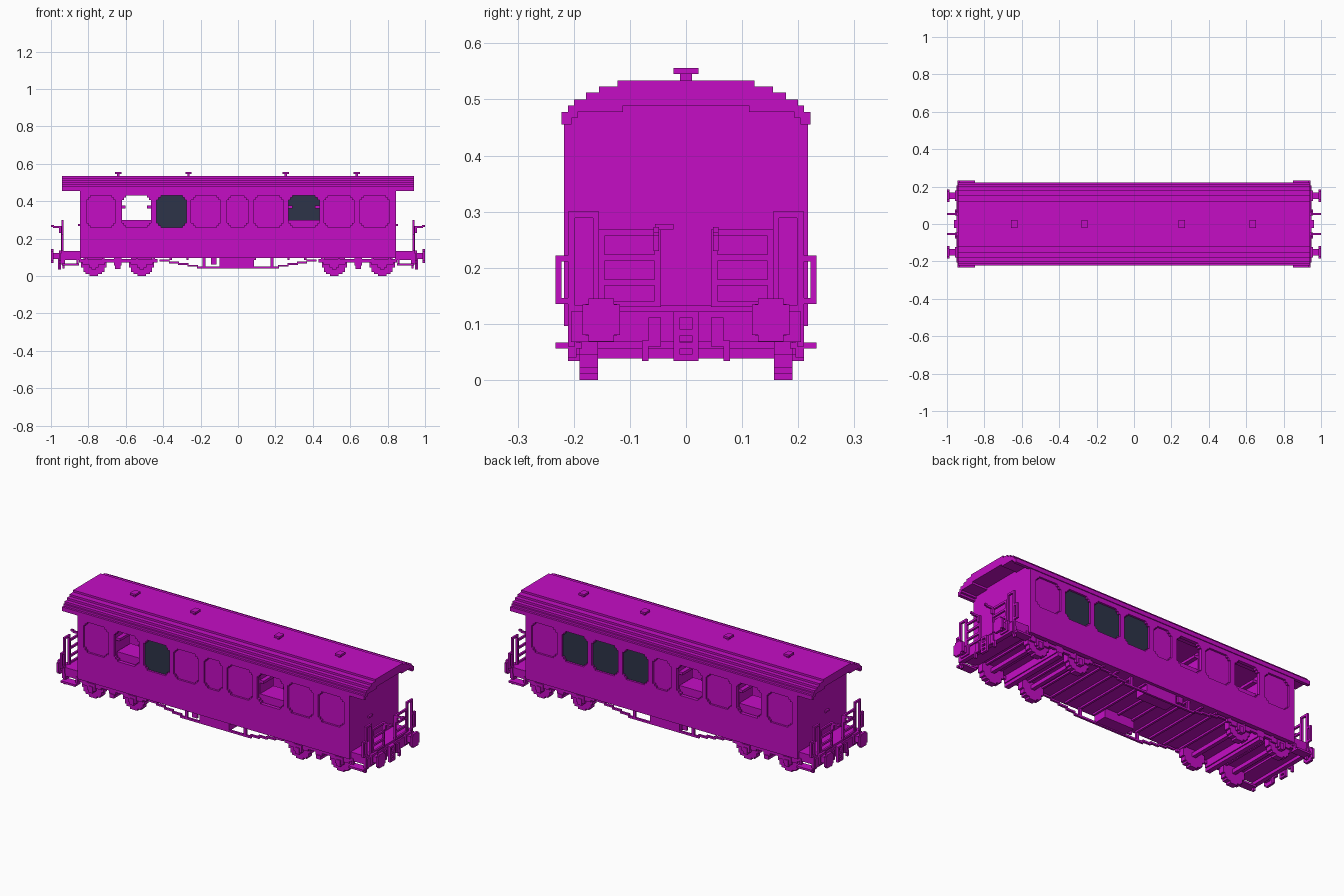
import bpy, bmesh, math

cube = bpy.data.objects.get("Cube")
if cube:
    bpy.data.objects.remove(cube, do_unlink=True)

V = 0.0112  # block size of the stepped shapes


def material(name, rgb):
    m = bpy.data.materials.new(name)
    m.use_nodes = True
    m.diffuse_color = (*rgb, 1)
    m.node_tree.nodes["Principled BSDF"].inputs["Base Color"].default_value = (*rgb, 1)
    return m


MAGENTA = material("magenta paint", (0.56, 0.004, 0.56))
GLASS = material("dark glass", (0.026, 0.034, 0.065))


def finish(name, bm, mat=MAGENTA):
    bmesh.ops.recalc_face_normals(bm, faces=bm.faces)
    me = bpy.data.meshes.new(name)
    bm.to_mesh(me)
    bm.free()
    me.materials.append(mat)
    ob = bpy.data.objects.new(name, me)
    bpy.context.collection.objects.link(ob)
    return ob


def add_box(bm, x0, x1, y0, y1, z0, z1):
    vs = bmesh.ops.create_cube(bm, size=1)["verts"]
    for v in vs:
        v.co = ((x0 + x1) / 2 + v.co.x * (x1 - x0),
                (y0 + y1) / 2 + v.co.y * (y1 - y0),
                (z0 + z1) / 2 + v.co.z * (z1 - z0))


def boxes(name, rows, mat=MAGENTA):
    bm = bmesh.new()
    for r in rows:
        add_box(bm, *r)
    return finish(name, bm, mat)


def prism(name, pts, axis, a, b, mat=MAGENTA):
    """Extrude a 2D outline along x (points are y,z) or y (points are x,z)."""
    bm = bmesh.new()
    place = (lambda t, p: (t, p[0], p[1])) if axis == "x" else (lambda t, p: (p[0], t, p[1]))
    f = bm.faces.new([bm.verts.new(place(a, p)) for p in pts])
    new = bmesh.ops.extrude_face_region(bm, geom=[f])["geom"]
    d = (b - a, 0, 0) if axis == "x" else (0, b - a, 0)
    bmesh.ops.translate(bm, vec=d, verts=[g for g in new if isinstance(g, bmesh.types.BMVert)])
    return finish(name, bm, mat)


def disc_rows(r):
    """Half-widths and heights of a stepped disc."""
    n = round(2 * r / V)
    h = 2 * r / n
    for i in range(n):
        z = -r + i * h
        w = math.sqrt(max(r * r - (z + h / 2) ** 2, 0))
        yield max(V, round(w / V) * V), z, z + h


# Roof: stepped arched shell with overhanging ends
outer = [(0.222, 0.455), (0.222, 0.478), (0.21, 0.478), (0.21, 0.489), (0.20, 0.489),
         (0.20, 0.50), (0.178, 0.50), (0.178, 0.512), (0.155, 0.512), (0.155, 0.523),
         (0.122, 0.523), (0.122, 0.534)]
inner = [(0.112, 0.489), (0.112, 0.478), (0.193, 0.478), (0.193, 0.467),
         (0.204, 0.467), (0.204, 0.455)]
mir = lambda pts: [(-y, z) for y, z in reversed(pts)]
prism("roof", outer + mir(outer) + mir(inner)[0:] + inner, "x", -0.94, 0.94)
for i, x in enumerate((-0.64, -0.265, 0.255, 0.635)):
    boxes(f"roof_vent_{i + 1}", [(x - 0.006, x + 0.006, -0.011, 0.011, 0.53, 0.546),
                                 (x - 0.017, x + 0.017, -0.022, 0.022, 0.545, 0.556)])

# Side walls with stepped window openings
WY, TH, X = 0.217, 0.02, 0.843
Z0, Z1 = 0.26, 0.43
WINDOWS = [(-0.81, -0.655), (-0.62, -0.465), (-0.435, -0.275), (-0.25, -0.093), (-0.06, 0.055),
           (0.083, 0.243), (0.27, 0.435), (0.46, 0.62), (0.65, 0.81)]
STATE = {-1: "COGCCCOCC", 1: "COCOCGGGC"}  # closed, open, glass


def window_outline(a, b):
    s = V
    corner = [(0, 2 * s), (s, 2 * s), (s, s), (2 * s, s), (2 * s, 0)]
    pts = [(a + u, Z0 + w) for u, w in corner]
    pts += [(b - u, Z0 + w) for u, w in reversed(corner)]
    pts += [(b - u, Z1 - w) for u, w in corner]
    pts += [(a + u, Z1 - w) for u, w in reversed(corner)]
    return pts


for side, label in ((-1, "front"), (1, "back")):
    ya, yb = sorted((side * WY, side * (WY - TH)))
    wall = boxes(f"{label}_wall", [(-X, X, ya, yb, 0.096, 0.46)])
    bm = bmesh.new()
    for a, b in WINDOWS:
        tmp = prism("cutter_piece", window_outline(a, b), "y", ya - 0.02, yb + 0.02)
        bm.from_mesh(tmp.data)
        bpy.data.objects.remove(tmp, do_unlink=True)
    cutter = finish("window_cutter", bm)
    cutter.hide_render = True
    mod = wall.modifiers.new("windows", "BOOLEAN")
    mod.object, mod.operation, mod.solver = cutter, "DIFFERENCE", "EXACT"
    bpy.context.view_layer.objects.active = wall
    bpy.ops.object.modifier_apply(modifier=mod.name)
    bpy.data.objects.remove(cutter, do_unlink=True)
    # Panes set back in the openings
    for i, ((a, b), st) in enumerate(zip(WINDOWS, STATE[side])):
        if st != "O":
            y = side * (WY - 0.011)
            prism(f"{label}_window_{i + 1}", window_outline(a, b), "y", y, y - side * 0.008,
                  GLASS if st == "G" else MAGENTA)

# Floor and interior seats
boxes("floor", [(-X + 0.01, X - 0.01, -0.21, 0.21, 0.096, 0.133)])
seats = []
for s in (-1, 1):
    ya, yb = sorted((s * 0.07, s * 0.19))
    for a, b in WINDOWS:
        seats.append((a, b, ya, yb, 0.2, 0.30))
    for (_, b), (a, _) in zip(WINDOWS, WINDOWS[1:]):
        m = (a + b) / 2
        seats.append((m - 0.012, m + 0.012, ya, yb, 0.13, 0.40))
        seats.append((m - 0.036, m + 0.036, ya, yb, 0.362, 0.377))
boxes("seats", seats)

# Both ends: wall, platform, railings, buffers and couplings
wall_top = [(0.21, 0.46), (0.19, 0.482), (0.115, 0.495)]
for e, label in ((-1, "right"), (1, "left")):
    def ex(rows):
        return [(*sorted((e * r[0], e * r[1])), *r[2:]) for r in rows]

    def both(rows):
        return ex(rows + [(r[0], r[1], -r[3], -r[2], r[4], r[5]) for r in rows])

    prism(f"{label}_end_wall", [(WY, 0.096), (WY, 0.46)] + wall_top + mir(wall_top)
          + [(-WY, 0.46), (-WY, 0.096)], "x", e * (X - 0.02), e * (X + 0.002))
    boxes(f"{label}_door_handle", ex([(X, X + 0.012, -0.055, -0.022, 0.268, 0.278)]))
    boxes(f"{label}_platform", ex([(0.84, 0.942, -0.205, 0.205, 0.085, 0.133),
                                   (0.925, 0.95, -0.205, 0.205, 0.068, 0.122)]))
    # Boarding steps with hangers
    boxes(f"{label}_steps", both([(0.85, 0.94, 0.185, 0.233, 0.056, 0.067),
                                  (0.852, 0.863, 0.195, 0.21, 0.06, 0.10),
                                  (0.928, 0.939, 0.195, 0.21, 0.04, 0.10)]))
    # Barred railings either side of the gangway
    rails = [(0.936, 0.947, 0.045, 0.145, z, z + V) for z in (0.257, 0.212, 0.168, 0.13)]
    rails += [(0.936, 0.947, 0.045, 0.056, 0.13, 0.268), (0.936, 0.947, 0.145, 0.156, 0.13, 0.268)]
    boxes(f"{label}_railing", both(rails))
    # Tall grab loops at the corners
    boxes(f"{label}_grab_rail", both([(0.932, 0.943, 0.198, 0.21, 0.06, 0.30),
                                      (0.932, 0.943, 0.155, 0.166, 0.12, 0.30),
                                      (0.932, 0.943, 0.155, 0.21, 0.289, 0.30),
                                      (0.932, 0.943, 0.205, 0.233, 0.211, 0.222),
                                      (0.932, 0.943, 0.205, 0.233, 0.135, 0.146),
                                      (0.932, 0.943, 0.222, 0.233, 0.135, 0.222)]))
    # Gangway arms
    boxes(f"{label}_gangway_arms", both([(0.945, 0.957, 0.048, 0.058, 0.23, 0.268),
                                         (0.945, 0.99, 0.048, 0.058, 0.257, 0.268),
                                         (0.985, 1.0, 0.048, 0.058, 0.262, 0.273)]))
    # Buffers with stepped round heads
    buf = [(0.975 + V, 1.0, 0.151 - w, 0.151 + w, 0.107 + a, 0.107 + b)
           for w, a, b in disc_rows(0.038)]
    buf += [(0.94, 0.99, 0.134, 0.168, 0.09, 0.124), (0.94, 0.958, 0.123, 0.179, 0.079, 0.135)]
    boxes(f"{label}_buffers", both(buf))
    # Central coupling links and side hoses
    link = [(0.948, 0.963, -0.022, 0.022, z, z + V) for z in (0.034, 0.056, 0.079, 0.111)]
    link += [(0.948, 0.963, y, y + V, 0.034, 0.122) for y in (-0.022, 0.011)]
    boxes(f"{label}_coupling", ex(link))
    boxes(f"{label}_hoses", both([(0.946, 0.958, 0.045, 0.067, 0.06, 0.111),
                                  (0.946, 0.958, 0.067, 0.078, 0.034, 0.07)]))

    # Bogie: wheels, axles, side frames and axle boxes
    bx = 0.643
    for i, wx in enumerate((bx - 0.128, bx + 0.128)):
        boxes(f"{label}_wheelset_{i + 1}", both(
            [(wx - w, wx + w, 0.157, 0.19, 0.067 + a, 0.067 + b) for w, a, b in disc_rows(0.067)]
            + [(wx - 0.011, wx + 0.011, 0, 0.16, 0.056, 0.078)]))
        boxes(f"{label}_axle_boxes_{i + 1}", both(
            [(wx - 0.025, wx + 0.025, 0.185, 0.205, 0.045, 0.085),
             (wx - 0.012, wx + 0.012, 0.19, 0.21, 0.034, 0.07),
             (wx - 0.06, wx + 0.06, 0.185, 0.2, 0.062, 0.073)]))
    boxes(f"{label}_bogie_frame", both([(0.43, 0.85, 0.185, 0.2, 0.073, 0.09),
                                        (bx - 0.02, bx + 0.02, 0, 0.2, 0.056, 0.096),
                                        (bx - 0.014, bx + 0.014, 0, 0.205, 0.038, 0.06)]))

# Underframe: sills, cross beams, equipment box and truss rods
beams = [(x - 0.006, x + 0.006, -0.2, 0.2, 0.086, 0.1)
         for x in [i * 0.09 for i in range(-9, 10)]]
boxes("cross_beams", beams)
boxes("equipment_box", [(-0.10, 0.085, -0.2, -0.12, 0.045, 0.1), (-0.10, 0.085, 0.12, 0.2, 0.045, 0.1)])
truss = []
for s in (-1, 1):
    ya, yb = sorted((s * 0.188, s * 0.2))
    truss.append((-0.22, 0.22, ya, yb, 0.039, 0.05))
    for e in (-1, 1):
        for k in range(4):  # stepped sloping rod
            xa, xb = sorted((e * (0.215 + k * 0.05), e * (0.27 + k * 0.05)))
            truss.append((xa, xb, ya, yb, 0.05 + k * 0.009, 0.06 + k * 0.009))
        xa, xb = sorted((e * 0.175, e * 0.19))
        truss.append((xa, xb, ya, yb, 0.045, 0.1))
    truss.append((-0.145, -0.115, ya, yb, 0.062, 0.1))
boxes("truss_rods", truss)
